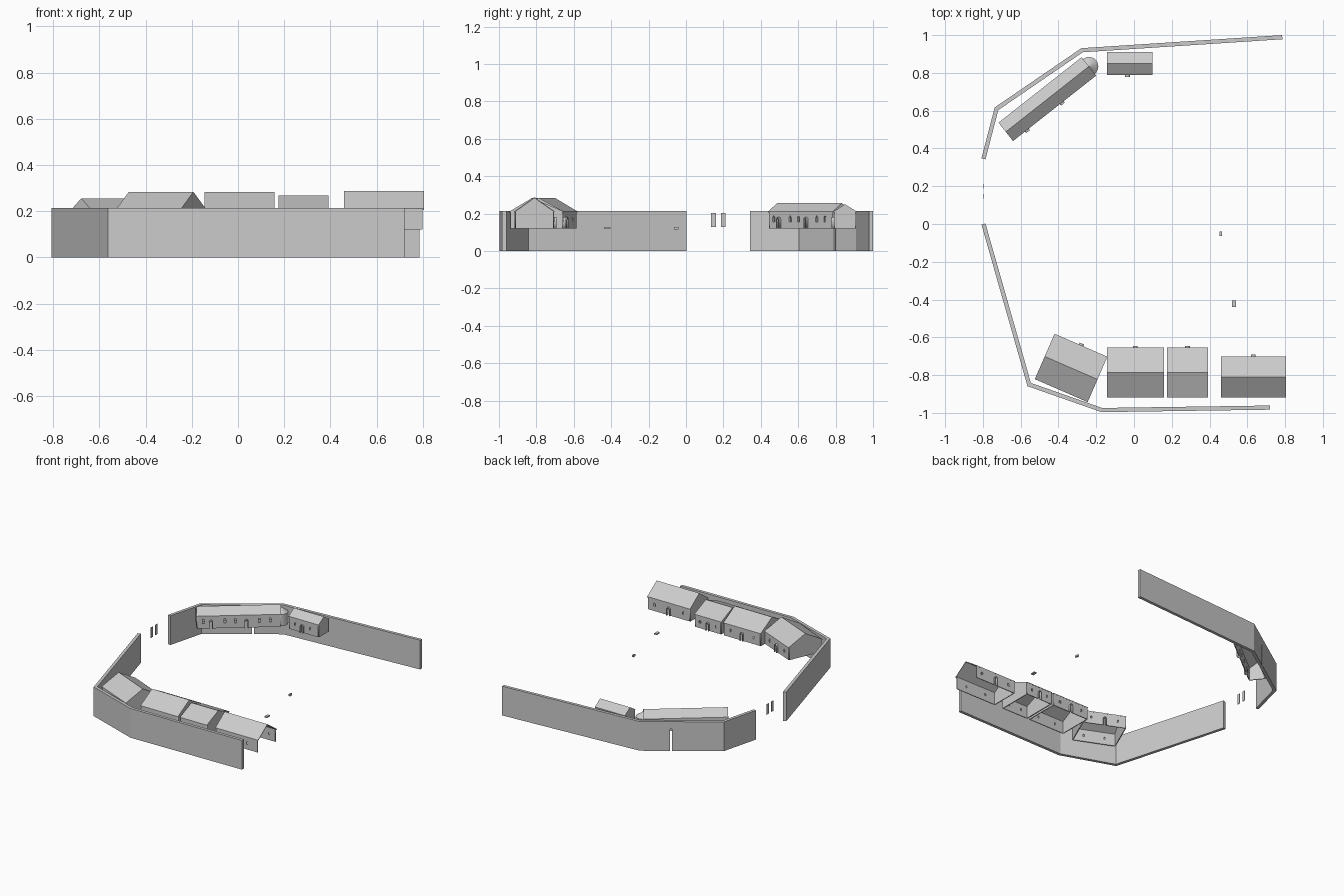
import bpy, bmesh
from math import pi, cos, sin, radians
from mathutils import Vector, Matrix

if "Cube" in bpy.data.objects:
    bpy.data.objects.remove(bpy.data.objects["Cube"])

FLOOR, EAVE, T = 0.12, 0.212, 0.006


def add_mesh(name, bm, mat=Matrix()):
    bmesh.ops.recalc_face_normals(bm, faces=bm.faces)
    me = bpy.data.meshes.new(name)
    bm.to_mesh(me)
    bm.free()
    ob = bpy.data.objects.new(name, me)
    ob.matrix_world = mat
    bpy.context.collection.objects.link(ob)
    return ob


def box(name, c, size, mat=Matrix()):
    bm = bmesh.new()
    bmesh.ops.create_cube(bm, size=1, matrix=Matrix.Translation(c) @ Matrix.Diagonal((*size, 1)))
    return add_mesh(name, bm, mat)


def panel(name, loops, mat, thick):
    """Flat outline with holes, extruded about its plane."""
    cu = bpy.data.curves.new(name, 'CURVE')
    cu.dimensions, cu.fill_mode, cu.extrude = '2D', 'BOTH', thick / 2
    for pts in loops:
        sp = cu.splines.new('POLY')
        sp.points.add(len(pts) - 1)
        for p, (u, v) in zip(sp.points, pts):
            p.co = (u, v, 0, 1)
        sp.use_cyclic_u = True
    tmp = bpy.data.objects.new(name, cu)
    bpy.context.collection.objects.link(tmp)
    bpy.context.view_layer.update()
    me = bpy.data.meshes.new_from_object(tmp.evaluated_get(bpy.context.evaluated_depsgraph_get()))
    bpy.data.objects.remove(tmp)
    ob = bpy.data.objects.new(name, me)
    ob.matrix_world = mat
    bpy.context.collection.objects.link(ob)


def arch(u, v, w, h, n=6):
    """Arched opening: left foot, round head, right foot."""
    r = w / 2
    return [(u - r, v)] + [(u - r * cos(pi * i / n), v + h - r + r * sin(pi * i / n))
                           for i in range(n + 1)] + [(u + r, v)]


def plane_at(origin, u):
    """Matrix for a standing panel running along u, facing u x z."""
    u, z = Vector(u), Vector((0, 0, 1))
    m = Matrix((u, z, u.cross(z))).transposed().to_4x4()
    return Matrix.Translation(origin) @ m


def side_wall(name, mat, length, doors, windows, win):
    outline = [(0, 0)]
    for d in doors:
        outline += arch(d * length, 0, 0.017, 0.055)
    outline += [(length, 0), (length, EAVE - FLOOR), (0, EAVE - FLOOR)]
    w, h, v = win
    panel(name, [outline] + [arch(f * length, v, w, h) for f in windows], mat, T)
    for d in doors:
        outer, inner = arch(d * length, 0, 0.025, 0.061), arch(d * length, 0, 0.017, 0.055)
        panel(name + "_door_frame", [outer + inner[::-1]], mat @ Matrix.Translation((0, 0, 0.007)), 0.018)
    for f in windows:
        panel(name + "_window_frame", [arch(f * length, v - 0.002, w + 0.005, h + 0.005),
                                       arch(f * length, v, w, h)], mat @ Matrix.Translation((0, 0, 0.002)), T)


def house(name, cx, cy, ang, L, W, ridge, doors=(0.5,), windows=(0.18, 0.82),
          back=(0.25, 0.75), win=(0.010, 0.018, 0.038), open_end=False):
    """Gabled house whose local front faces -y."""
    base = Matrix.Translation((cx, cy, 0)) @ Matrix.Rotation(radians(ang), 4, 'Z')
    ins = 0.006
    l, w = L - 2 * T, W - 2 * ins
    side_wall(name + "_front", base @ plane_at((-l / 2, -w / 2, FLOOR), (1, 0, 0)), l, doors, windows, win)
    side_wall(name + "_back", base @ plane_at((l / 2, w / 2, FLOOR), (-1, 0, 0)), l, (), back, win)
    e, r = EAVE - FLOOR, ridge - FLOOR - 0.004
    for s in ((1,) if open_end else (1, -1)):
        panel(name + "_gable", [[(0, 0), (w, 0), (w, e), (w / 2, r), (0, e)]],
              base @ plane_at((s * (L - T) / 2, -s * w / 2, FLOOR), (0, s, 0)), T)
    # roof: chevron profile swept along the ridge
    prof = [(-W / 2, EAVE), (0, ridge), (W / 2, EAVE), (W / 2, EAVE - T), (0, ridge - T), (-W / 2, EAVE - T)]
    bm = bmesh.new()
    a, b = ([bm.verts.new((x, y, z)) for y, z in prof] for x in (-L / 2, L / 2))
    for i in range(6):
        j = (i + 1) % 6
        bm.faces.new((a[i], a[j], b[j], b[i]))
    for q in (a, b):
        bm.faces.new((q[0], q[1], q[4], q[5]))
        bm.faces.new((q[1], q[2], q[3], q[4]))
    add_mesh(name + "_roof", bm, base)
    return base


def rampart(name, path, thick=0.022, height=0.213):
    """Mitred wall following a path."""
    P = [Vector(p) for p in path]
    bm = bmesh.new()
    rings = []
    for i, p in enumerate(P):
        d1 = (P[i] - P[i - 1]).normalized() if i else (P[1] - P[0]).normalized()
        d2 = (P[i + 1] - P[i]).normalized() if i < len(P) - 1 else d1
        n1, n2 = Vector((-d1.y, d1.x)), Vector((-d2.y, d2.x))
        m = (n1 + n2).normalized()
        o = m * (thick / 2 / m.dot(n1))
        rings.append([bm.verts.new((*(p + s * o), z)) for s, z in ((1, 0), (1, height), (-1, height), (-1, 0))])
    for a, b in zip(rings, rings[1:]):
        for k in range(4):
            bm.faces.new((a[k], a[(k + 1) % 4], b[(k + 1) % 4], b[k]))
    bm.faces.new(rings[0])
    bm.faces.new(rings[-1])
    return add_mesh(name, bm)


# Enclosing walls
rampart("south_wall", [(-0.797, 0), (-0.555, -0.85), (-0.17, -0.985), (0.72, -0.972)])
north = rampart("north_wall", [(-0.797, 0.345), (-0.728, 0.61), (-0.275, 0.92), (0.785, 0.989)])

# Narrow passage through the north-west wall
cut = box("passage_cutter", (0, 0, 0.06), (0.013, 0.08, 0.2),
          Matrix.Translation((-0.443, 0.805, 0)) @ Matrix.Rotation(radians(34.4), 4, 'Z'))
cut.hide_render = True
cut.hide_set(True)
mod = north.modifiers.new("passage", 'BOOLEAN')
mod.operation, mod.object, mod.solver = 'DIFFERENCE', cut, 'EXACT'

# South row of houses
house("corner_house", -0.333, -0.762, 156.5, 0.305, 0.262, 0.284)
house("wide_house", 0.007, -0.787, 180, 0.302, 0.264, 0.284)
house("small_house", 0.283, -0.787, 180, 0.217, 0.264, 0.268)
house("east_house", 0.632, -0.810, 180, 0.345, 0.216, 0.288, windows=(0.15, 0.85), open_end=True)

# North buildings
hall = house("long_hall", -0.459, 0.661, 38.2, 0.56, 0.124, 0.256, doors=(0.16, 0.59),
             windows=(0.07, 0.33, 0.46, 0.75, 0.88), back=(), win=(0.014, 0.030, 0.036))
house("north_house", -0.023, 0.85, 0, 0.242, 0.122, 0.25, doors=(0.45,), windows=(0.2, 0.72), back=())

# Rounded apse on the end of the hall
bm = bmesh.new()
tip = bm.verts.new((0.28, 0, 0.24))
N, R = 14, 0.05
low, top = ([bm.verts.new((0.28 + R * cos(-pi / 2 + pi * i / N), R * sin(-pi / 2 + pi * i / N), z))
             for i in range(N + 1)] for z in (FLOOR, 0.205))
for i in range(N):
    bm.faces.new((low[i], low[i + 1], top[i + 1], top[i]))
    bm.faces.new((top[i], top[i + 1], tip))
add_mesh("hall_apse", bm, hall)

# Gate leaves in the western gap, and two small yard blocks
for y in (0.147, 0.200):
    box("gate_leaf", (-0.799, y, 0.165), (0.003, 0.025, 0.075))
box("yard_trough", (0.53, -0.422, 0.124), (0.020, 0.034, 0.009))
box("yard_block", (0.459, -0.052, 0.122), (0.012, 0.024, 0.014))
